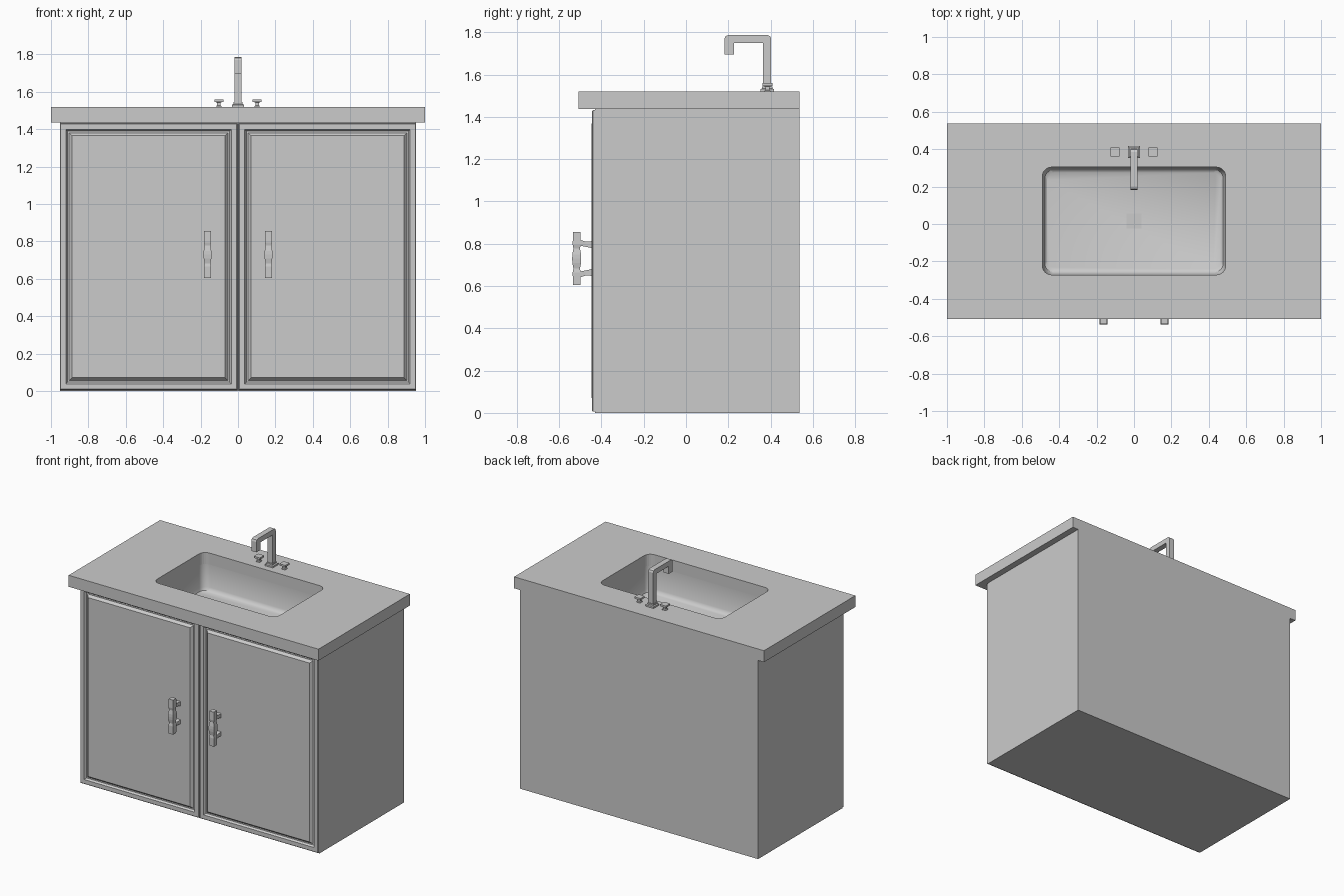
import bpy, bmesh
from math import sin, cos, pi

if "Cube" in bpy.data.objects:
    bpy.data.objects.remove(bpy.data.objects["Cube"])


def finish(name, bm, bevel=0, segments=1):
    bmesh.ops.recalc_face_normals(bm, faces=bm.faces)
    me = bpy.data.meshes.new(name)
    bm.to_mesh(me)
    bm.free()
    ob = bpy.data.objects.new(name, me)
    bpy.context.collection.objects.link(ob)
    if bevel:
        mod = ob.modifiers.new("Bevel", "BEVEL")
        mod.width, mod.segments = bevel, segments
    return ob


def add_loop(bm, pts):
    return [bm.verts.new(p) for p in pts]


def bridge(bm, a, b):
    n = len(a)
    for i in range(n):
        bm.faces.new((a[i], a[(i + 1) % n], b[(i + 1) % n], b[i]))


def loft(bm, rings, cap_start=True, cap_end=True):
    loops = [add_loop(bm, r) for r in rings]
    for a, b in zip(loops, loops[1:]):
        bridge(bm, a, b)
    if cap_start:
        bm.faces.new(loops[0])
    if cap_end:
        bm.faces.new(loops[-1])
    return loops


def square(cx, cy, hx, hy, z):
    return [(cx - hx, cy - hy, z), (cx + hx, cy - hy, z),
            (cx + hx, cy + hy, z), (cx - hx, cy + hy, z)]


def rounded(cy, hx, hy, r, z, seg=6):
    pts = []
    for k, (sx, sy) in enumerate([(1, 1), (-1, 1), (-1, -1), (1, -1)]):
        for i in range(seg + 1):
            a = (k + i / seg) * pi / 2
            pts.append((sx * (hx - r) + r * cos(a), cy + sy * (hy - r) + r * sin(a), z))
    return pts


def stack(name, cx, cy, levels, bevel=0):
    """Square column from (half width, z) levels."""
    bm = bmesh.new()
    loft(bm, [square(cx, cy, h, h, z) for h, z in levels])
    return finish(name, bm, bevel)


BACK, TOP, UNDER = 0.537, 1.52, 1.437

# Cabinet carcass, open at the top so the basin can hang inside
bm = bmesh.new()
yc, hy = (BACK - 0.43) / 2, (BACK + 0.43) / 2
loft(bm, [square(0, yc, 0.953, hy, 0), square(0, yc, 0.953, hy, UNDER)], cap_end=False)
finish("cabinet_body", bm)

# Countertop slab with a rounded sink opening
bm = bmesh.new()
cy, hy = (BACK - 0.508) / 2, (BACK + 0.508) / 2
SINK_Y = 0.016
outer, inner = [], []
for z in (UNDER, TOP):
    o = add_loop(bm, square(0, cy, 1.0, hy, z))
    h = add_loop(bm, rounded(SINK_Y, 0.49, 0.288, 0.05, z))
    edges = [bm.edges.new((l[i], l[(i + 1) % len(l)])) for l in (o, h) for i in range(len(l))]
    bmesh.ops.triangle_fill(bm, use_beauty=True, use_dissolve=False, edges=edges)
    outer.append(o)
    inner.append(h)
bridge(bm, *outer)
bridge(bm, *inner)
finish("countertop", bm)

# Sink basin with a sloped lower edge, and its square drain
bm = bmesh.new()
loft(bm, [rounded(SINK_Y, 0.49, 0.288, 0.05, UNDER),
          rounded(SINK_Y, 0.484, 0.284, 0.05, 1.275),
          rounded(SINK_Y, 0.477, 0.272, 0.045, 1.255),
          rounded(SINK_Y, 0.465, 0.258, 0.04, 1.247)], cap_start=False)
basin = finish("sink_basin", bm)
for f in basin.data.polygons:
    f.use_smooth = len(f.vertices) == 4
bpy.context.view_layer.objects.active = basin
basin.select_set(True)
bpy.ops.object.shade_smooth_by_angle(angle=pi / 6)
basin.select_set(False)
stack("drain", 0, SINK_Y, [(0.039, 1.24), (0.039, 1.251)])

# Doors (framed, with raised panel) and handles, mirrored left and right
for side, s in (("left", -1), ("right", 1)):
    bm = bmesh.new()
    steps = [(0, -0.425), (0, -0.440), (0.004, -0.444), (0.033, -0.444),
             (0.043, -0.428), (0.049, -0.428), (0.066, -0.448)]
    rings = []
    for d, y in steps:
        x0, x1, z0, z1 = 0.003 + d, 0.953 - d, 0.006 + d, 1.432 - d
        rings.append([(s * x0, y, z0), (s * x1, y, z0), (s * x1, y, z1), (s * x0, y, z1)])
    loft(bm, rings)
    finish(side + "_door", bm)

    hx = s * 0.163
    stack(side + "_handle_bar", hx, -0.517,
          [(0.018, 0.605), (0.019, 0.665), (0.0155, 0.682), (0.0205, 0.71), (0.0215, 0.73),
           (0.0205, 0.75), (0.0155, 0.778), (0.019, 0.795), (0.018, 0.855)])
    # Two curved posts tie each bar to its door
    for label, m in (("lower", -1), ("upper", 1)):
        bm = bmesh.new()
        rings = []
        for y, dz, h in [(-0.505, 0.076, 0.014), (-0.475, 0.068, 0.012),
                         (-0.455, 0.066, 0.014), (-0.440, 0.066, 0.019)]:
            z = 0.73 + m * dz
            rings.append([(hx - h, y, z - h), (hx + h, y, z - h),
                          (hx + h, y, z + h), (hx - h, y, z + h)])
        loft(bm, rings)
        finish(f"{side}_handle_{label}_post", bm)

    # Tap knob: base, thin stem and square cap
    stack(side + "_tap_knob", s * 0.102, 0.385,
          [(0.014, TOP - 0.005), (0.014, TOP + 0.004), (0.009, TOP + 0.008),
           (0.009, 1.543), (0.024, 1.547), (0.024, 1.56)])

# Faucet: hooked square spout on a stepped base
outline = [(0.403, 1.525), (0.403, 1.77), (0.398, 1.782), (0.386, 1.787),
           (0.200, 1.787), (0.187, 1.782), (0.182, 1.769), (0.182, 1.695),
           (0.226, 1.695), (0.226, 1.750), (0.365, 1.750), (0.365, 1.525)]
bm = bmesh.new()
loft(bm, [[(x, y, z) for y, z in outline] for x in (-0.02, 0.02)])
finish("faucet_spout", bm)
stack("faucet_base", 0, 0.384, [(0.032, TOP - 0.005), (0.032, 1.531), (0.024, 1.535), (0.024, 1.545)])
